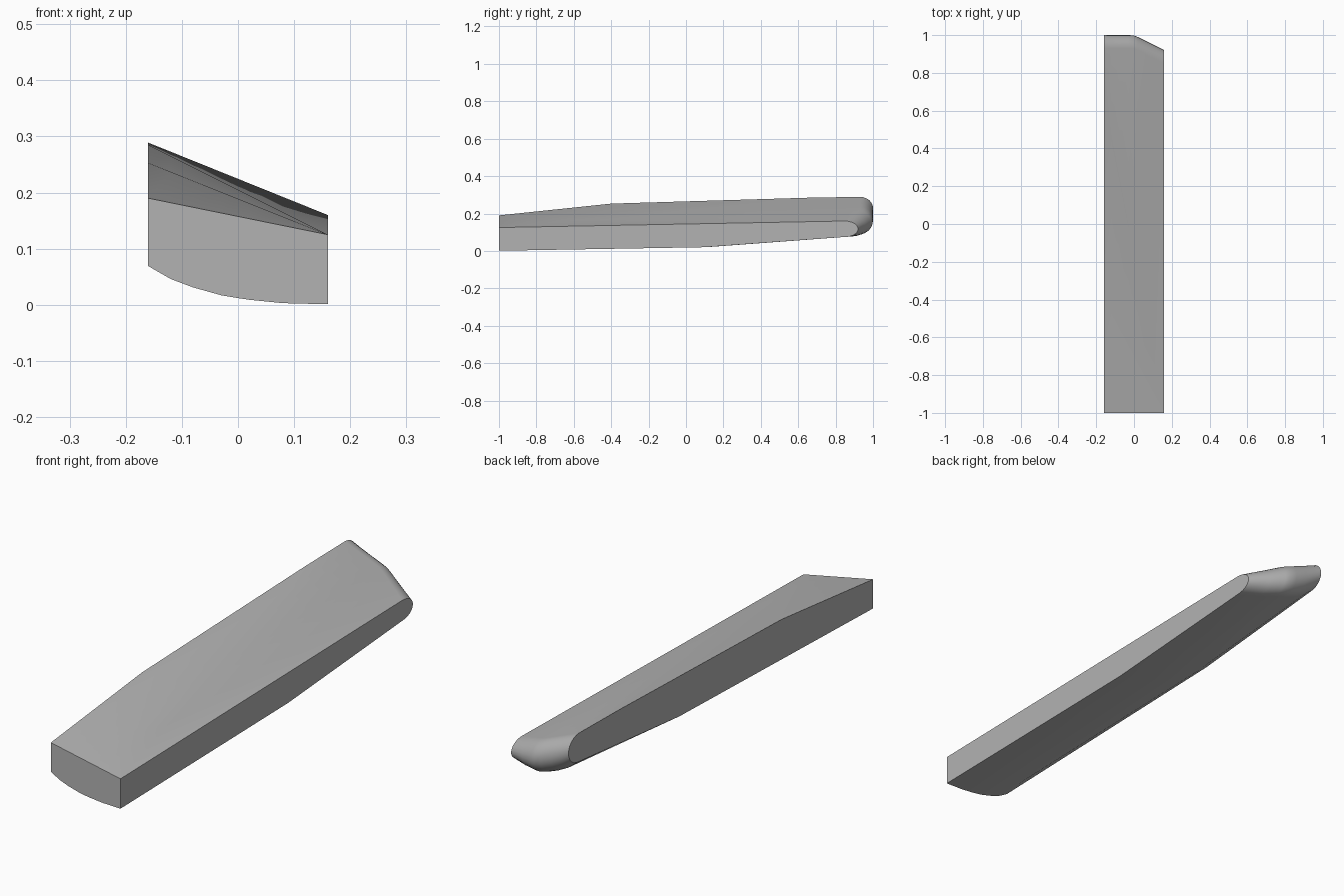
import bpy, bmesh, math

if "Cube" in bpy.data.objects:
    bpy.data.objects.remove(bpy.data.objects["Cube"])


def lerp(a, b, t):
    return a + (b - a) * t


# Each station across the width: (x, underside lift above the right edge, nose tip y)
STATIONS = [(-0.16, 0.068, 1.0), (-0.12, 0.045, 1.0), (-0.08, 0.030, 1.0),
            (-0.03, 0.016, 1.0), (0.0, 0.011, 0.998), (0.02, 0.008, 0.99),
            (0.08, 0.002, 0.96), (0.16, 0.0, 0.92)]
NOSE_STEPS = 12


def section(x, lift, tip):
    """Closed side outline: top front to back, round nose, underside back to front."""
    t = (x + 0.16) / 0.32
    base = tip - 0.07
    top = lerp(0.289, 0.16, t)
    bottom = 0.075 + lift * 1.4
    # top facets fan out from the right front corner
    pts = [(-1.0, lerp(0.19, 0.125, t)),
           (lerp(-0.4, -1.0, t), lerp(0.253, 0.125, t)),
           (lerp(0.67, -1.0, t), lerp(0.285, 0.125, t))]
    # rounded nose
    for i in range(NOSE_STEPS + 1):
        a = math.pi * i / NOSE_STEPS
        pts.append((base + (tip - base) * math.sin(a),
                    (top + bottom) / 2 + (top - bottom) / 2 * math.cos(a)))
    # underside with a slight bend
    pts += [(lerp(0.27, 0.1, t), 0.02 + lift * 1.27), (-1.0, 0.001 + lift)]
    return [(x, y, z) for y, z in pts]


# Wedge-shaped bar lofted across its width
bm = bmesh.new()
rings = [[bm.verts.new(p) for p in section(*s)] for s in STATIONS]
n = len(rings[0])
for a, b in zip(rings, rings[1:]):
    for i in range(n):
        j = (i + 1) % n
        bm.faces.new((a[i], a[j], b[j], b[i]))
# flat side caps
bm.faces.new(rings[0])
bm.faces.new(rings[-1])
bmesh.ops.remove_doubles(bm, verts=bm.verts, dist=0.0001)
bmesh.ops.recalc_face_normals(bm, faces=bm.faces)

mesh = bpy.data.meshes.new("tapered_bar")
bm.to_mesh(mesh)
bm.free()
bar = bpy.data.objects.new("tapered_bar", mesh)
bpy.context.collection.objects.link(bar)

grey = bpy.data.materials.new("mid grey")
grey.diffuse_color = (0.45, 0.45, 0.45, 1)
grey.use_nodes = True
grey.node_tree.nodes["Principled BSDF"].inputs["Base Color"].default_value = grey.diffuse_color
mesh.materials.append(grey)

bpy.context.view_layer.objects.active = bar
bar.select_set(True)
bpy.ops.object.shade_smooth_by_angle(angle=math.radians(30))
